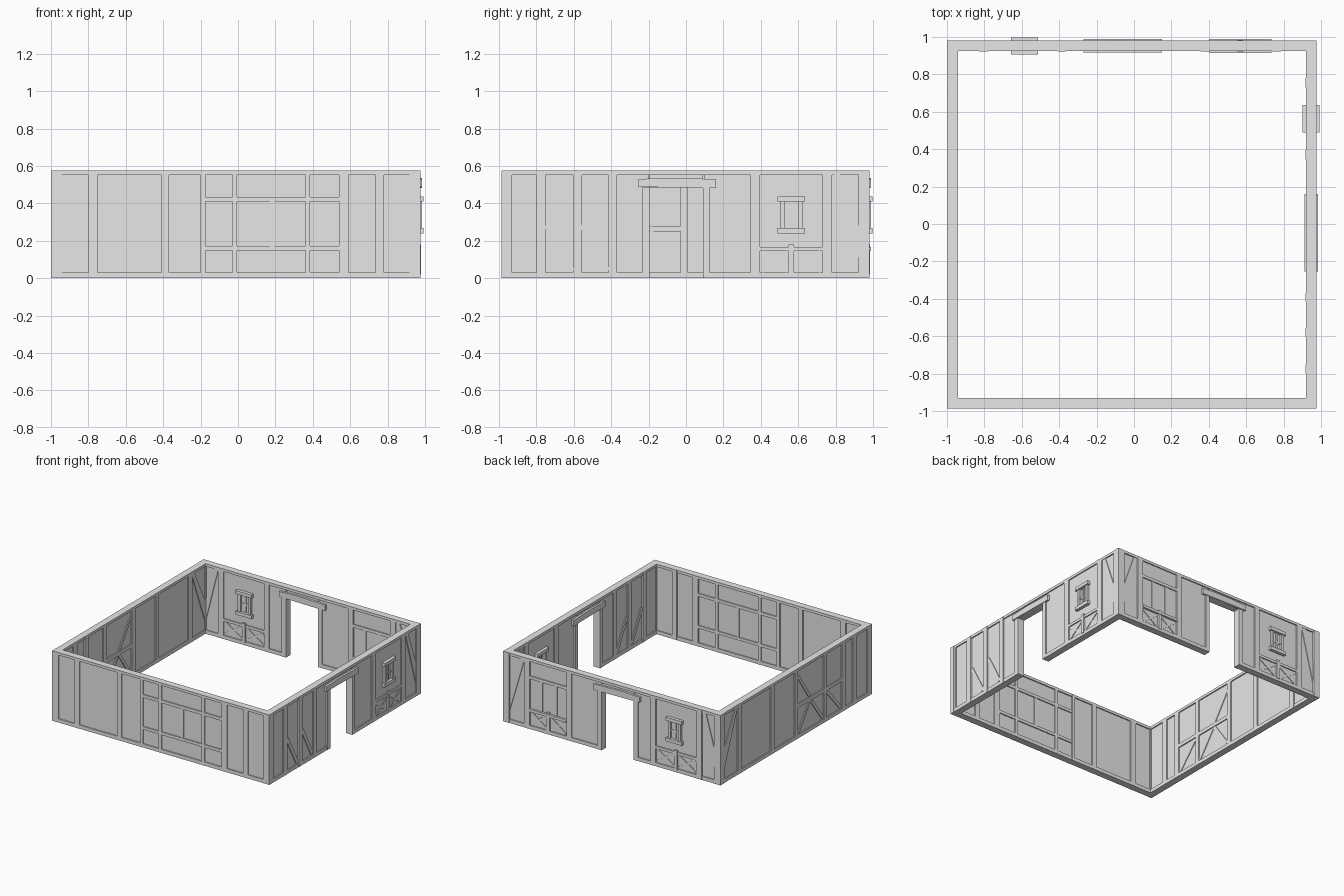
import bpy
import bmesh
from mathutils import Vector

if "Cube" in bpy.data.objects:
    bpy.data.objects.remove(bpy.data.objects["Cube"], do_unlink=True)

grey = bpy.data.materials.new("plain_grey")
grey.use_nodes = True
grey.diffuse_color = (0.8, 0.8, 0.8, 1)
grey.node_tree.nodes["Principled BSDF"].inputs["Base Color"].default_value = (0.8, 0.8, 0.8, 1)

TOP = 0.575
SILL = 0.03      # top of the ground beam
PLATE = 0.553    # underside of the top beam
BEAM = 0.028     # half thicknesses
PANEL = 0.019
BRACE = 0.025


class Wall:
    """A wall drawn in (along, height) and extruded either side of its centre plane."""

    def __init__(self, name, axis, centre, start, end):
        self.name, self.axis, self.centre = name, axis, centre
        self.start, self.end = start, end
        self.parts = {}

    def poly(self, part, points, half):
        bm = self.parts.setdefault(part, bmesh.new())
        rings = []
        for d in (self.centre - half, self.centre + half):
            rings.append([bm.verts.new((u, d, z) if self.axis == "x" else (d, u, z))
                          for u, z in points])
        a, b = rings
        bm.faces.new(a)
        bm.faces.new(b[::-1])
        for i in range(len(a)):
            j = (i + 1) % len(a)
            bm.faces.new((a[j], a[i], b[i], b[j]))

    def box(self, part, u0, u1, z0, z1, half=BEAM):
        self.poly(part, [(u0, z0), (u1, z0), (u1, z1), (u0, z1)], half)

    def brace(self, u0, z0, u1, z1, width=0.025, half=BRACE):
        a, b = Vector((u0, z0)), Vector((u1, z1))
        n = (b - a).normalized().orthogonal() * width / 2
        self.poly("braces", [tuple(p) for p in (a - n, b - n, b + n, a + n)], half)

    def posts(self, spans):
        for u0, u1 in spans:
            self.box("posts", u0, u1, 0, TOP, BEAM + 0.001)

    def shell(self, door=None):
        # panels and ground beams, broken at the doorway, under one top beam
        spans = [(self.start, self.end)]
        if door:
            d0, d1, head = door
            spans = [(self.start, d0), (d1, self.end)]
            self.box("panels", d0, d1, head, TOP - 0.01, PANEL)
        for u0, u1 in spans:
            self.box("panels", u0 + 0.005, u1 - 0.005, 0.005, TOP - 0.01, PANEL)
            self.box("ground_beam", u0, u1, 0, SILL)
        self.box("top_beam", self.start, self.end, PLATE, TOP)

    def doorway(self, d0, d1):
        # jambs and a thick lintel
        for u0, u1 in ((d0 - 0.04, d0), (d1, d1 + 0.036)):
            self.box("door_jambs", u0, u1, 0, 0.485, BEAM + 0.002)
        self.poly("door_lintel", [(d0 - 0.06, 0.488), (d1 + 0.07, 0.482), (d1 + 0.07, 0.53),
                                  (d0 + 0.1, 0.537), (d0 - 0.06, 0.53)], 0.036)

    def window(self, c):
        # small casement with head and sill boards
        self.box("window", c - 0.073, c + 0.073, 0.41, 0.438, 0.045)
        self.box("window", c - 0.073, c + 0.073, 0.24, 0.268, 0.045)
        for s in (-1, 1):
            self.box("window", c + s * 0.047 - 0.012, c + s * 0.047 + 0.012, 0.268, 0.41, 0.036)
        self.box("window", c - 0.008, c + 0.008, 0.268, 0.41, 0.027)
        self.box("window", c - 0.04, c + 0.04, 0.325, 0.34, 0.026)

    def crosses(self, u0, u1, rail_half=BEAM):
        # rail above two crossed bays with a short stud between
        mid = (u0 + u1) / 2
        self.box("rails", u0, u1, 0.145, 0.167, rail_half)
        self.box("rails", mid - 0.014, mid + 0.014, 0.02, 0.18, BEAM + 0.004)
        for a, b in ((u0 + 0.01, mid - 0.02), (mid + 0.02, u1 - 0.01)):
            self.brace(a, 0.038, b, 0.138, 0.02)
            self.brace(a, 0.138, b, 0.038, 0.02, BRACE - 0.001)

    def corner_brace(self, post, corner):
        # tapering brace, high at the post and low at the corner
        s = 1 if corner > post else -1
        self.poly("braces", [(post, PLATE), (post + s * 0.035, PLATE),
                             (corner, 0.27), (corner, 0.10)], BRACE)

    def build(self):
        for part, bm in self.parts.items():
            bmesh.ops.recalc_face_normals(bm, faces=bm.faces)
            name = self.name + "_" + part
            mesh = bpy.data.meshes.new(name)
            bm.to_mesh(mesh)
            bm.free()
            mesh.materials.append(grey)
            bpy.context.collection.objects.link(bpy.data.objects.new(name, mesh))


# front wall: a wide framed grid between plain bays
front = Wall("front_wall", "x", -0.958, -1.0, 0.975)
front.shell()
front.posts([(-1.0, -0.945), (-0.8, -0.75), (-0.41, -0.37), (-0.2, -0.173), (-0.03, -0.005),
             (0.36, 0.385), (0.54, 0.59), (0.735, 0.78), (0.92, 0.975)])
for z0, z1 in ((0.41, 0.435), (0.148, 0.172)):
    front.box("rails", -0.175, 0.54, z0, z1)
front.box("rails", 0.17, 0.195, 0.172, 0.41, BRACE)

# right-hand wall: doorway, window, crossed rail and braces
right = Wall("door_side_wall", "y", 0.947, -0.985, 0.98)
right.shell((-0.195, 0.09, 0.485))
right.doorway(-0.195, 0.09)
right.posts([(-0.985, -0.95), (-0.8, -0.75), (-0.605, -0.557), (-0.415, -0.37),
             (0.345, 0.395), (0.73, 0.78), (0.925, 0.98)])
for u in (-0.75, -0.557):
    right.brace(u + 0.005, 0.285, u + 0.135, 0.04, 0.03)
right.window(0.563)
right.crosses(0.395, 0.73)
right.corner_brace(0.787, 0.925)

# back wall: doorway, one small window, one wide framed window
back = Wall("back_wall", "x", 0.952, -1.0, 0.975)
back.shell((-0.21, 0.08, 0.485))
back.doorway(-0.21, 0.08)
back.posts([(-1.0, -0.945), (-0.83, -0.78), (-0.41, -0.365), (0.355, 0.4),
            (0.735, 0.785), (0.92, 0.975)])
back.window(-0.585)
back.crosses(-0.78, -0.41)
back.corner_brace(-0.83, -0.945)
back.corner_brace(0.785, 0.92)
back.crosses(0.4, 0.735, 0.037)
back.box("wide_window", 0.4, 0.735, 0.41, 0.435, BEAM)
for u in (0.49, 0.62):
    back.box("wide_window", u, u + 0.024, 0.167, 0.41, BRACE)

# left-hand wall: plain bays and a braced middle rail
left = Wall("plain_side_wall", "y", -0.97, -0.985, 0.98)
left.shell()
left.posts([(-0.985, -0.935), (-0.79, -0.74), (-0.645, -0.6), (-0.4, -0.365), (-0.03, 0.01),
            (0.28, 0.32), (0.7, 0.75), (0.925, 0.98)])
left.box("rails", -0.6, -0.03, 0.25, 0.28)
left.brace(-0.19, 0.285, -0.04, 0.5)
left.brace(-0.19, 0.25, -0.04, 0.04)
left.brace(-0.59, 0.04, -0.41, 0.24)
left.brace(-0.36, 0.04, -0.21, 0.24)
left.corner_brace(0.75, 0.925)

for wall in (front, right, back, left):
    wall.build()
